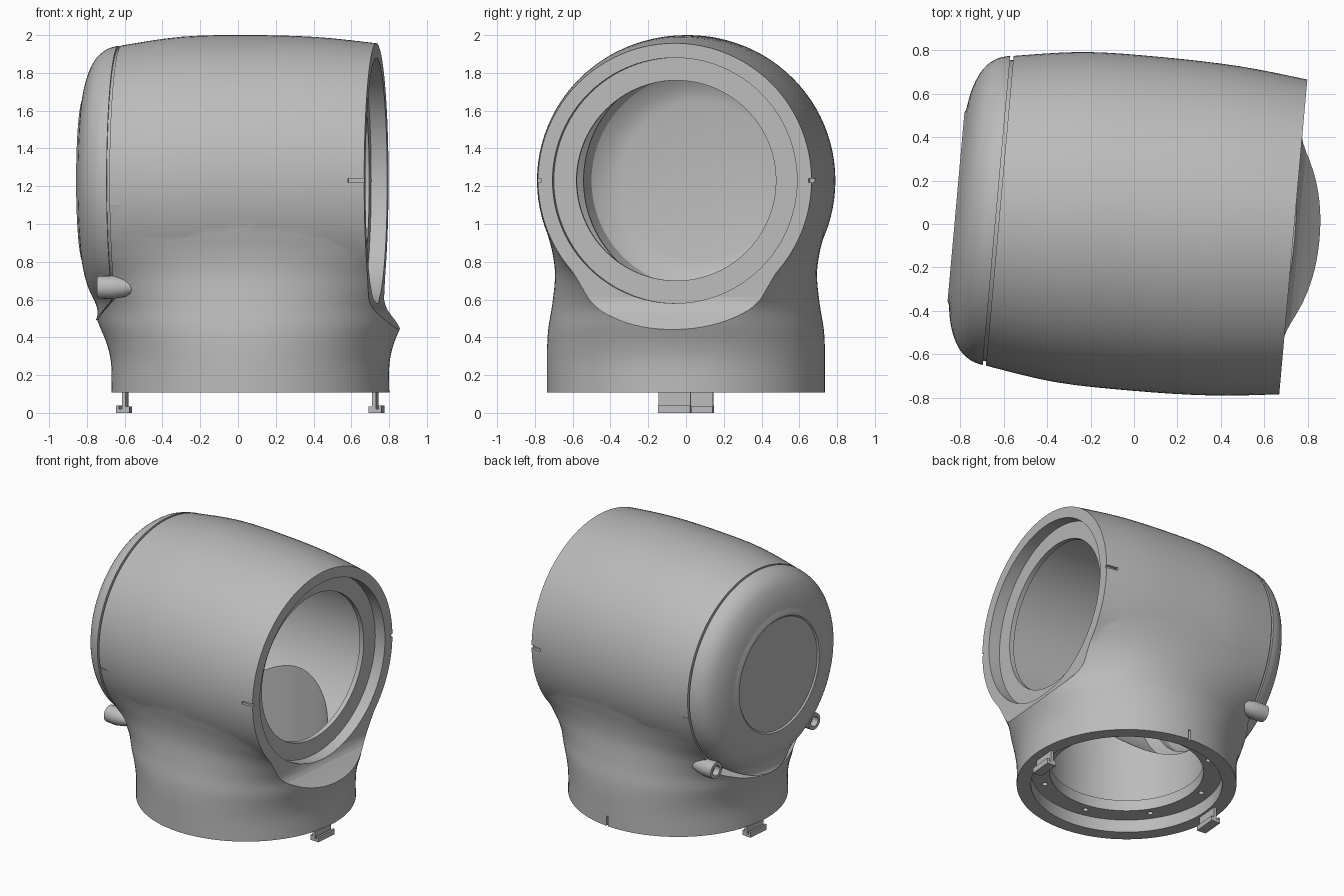
import bpy, bmesh, math
from mathutils import Matrix, Vector

default = bpy.data.objects.get("Cube")
if default:
    bpy.data.objects.remove(default)

AXIS_Z = 1.23      # height of the horizontal barrel axis
FACE = 0.67        # mouth plane along the barrel axis
SEAM = -0.685      # rear plane where the cap meets the body
SLOPE = 1.08       # run over drop of the sloped ledges
PLACE = Matrix.Translation((0.065, 0, 0)) @ Matrix.Rotation(math.radians(-5.1), 4, 'Z')

grey = bpy.data.materials.new("light grey")
grey.use_nodes = True
grey.diffuse_color = (0.5, 0.5, 0.5, 1)
grey.node_tree.nodes["Principled BSDF"].inputs["Base Color"].default_value = (0.5, 0.5, 0.5, 1)


def finish(name, bm):
    bmesh.ops.remove_doubles(bm, verts=bm.verts, dist=1e-5)
    bmesh.ops.recalc_face_normals(bm, faces=bm.faces)
    mesh = bpy.data.meshes.new(name)
    bm.to_mesh(mesh)
    bm.free()
    mesh.materials.append(grey)
    obj = bpy.data.objects.new(name, mesh)
    bpy.context.collection.objects.link(obj)
    return obj


def loft(name, rings):
    """Skin closed rings of points and cap both ends."""
    bm = bmesh.new()
    rows = [[bm.verts.new(p) for p in ring] for ring in rings]
    n = len(rows[0])
    for a, b in zip(rows, rows[1:]):
        for i in range(n):
            j = (i + 1) % n
            bm.faces.new((a[i], a[j], b[j], b[i]))
    for row in (rows[0], rows[-1]):
        if (row[0].co - row[n // 2].co).length > 1e-4:
            bm.faces.new(row)
    return finish(name, bm)


def circle(n=96):
    return [(math.cos(t), math.sin(t)) for t in (2 * math.pi * i / n for i in range(n))]


def lathe(name, profile, y=0, z=AXIS_Z, n=96, bend=None):
    """Turn (along, radius) points about a line parallel to x."""
    rings = [[(u, y + r * c, z + r * s) for c, s in circle(n)] for u, r in profile]
    if bend:
        rings = [[bend(p) for p in ring] for ring in rings]
    return loft(name, rings)


def post(name, r, z0, z1, x=0, y=0, n=96):
    return loft(name, [[(x + r * c, y + r * s, z) for c, s in circle(n)] for z in (z0, z1)])


def prism(name, outline, width):
    """Extrude an (x, z) outline symmetrically along y."""
    return loft(name, [[(x, y, z) for x, z in outline] for y in (-width / 2, width / 2)])


def box(name, lo, hi):
    x0, y0, z0 = lo
    x1, y1, z1 = hi
    return loft(name, [[(x0, y0, z), (x1, y0, z), (x1, y1, z), (x0, y1, z)] for z in (z0, z1)])


def smooth_path(points, steps=4):
    """Catmull-Rom resampling of a short list of tuples."""
    p = [Vector(q) for q in points]
    p = [p[0]] + p + [p[-1]]
    out = []
    for a, b, c, d in zip(p, p[1:], p[2:], p[3:]):
        for k in range(steps):
            t = k / steps
            out.append(b + 0.5 * t * ((c - a) + t * ((2*a - 5*b + 4*c - d) + t * (3*b - a - 3*c + d))))
    return out + [p[-1]]


def boolean(obj, tool, operation='DIFFERENCE'):
    mod = obj.modifiers.new("cut", 'BOOLEAN')
    mod.operation, mod.solver, mod.object = operation, 'EXACT', tool
    graph = bpy.context.evaluated_depsgraph_get()
    graph.update()
    mesh = bpy.data.meshes.new_from_object(obj.evaluated_get(graph))
    obj.modifiers.clear()
    obj.data = mesh
    bpy.data.objects.remove(tool)


def place(obj, angle=32):
    obj.data.transform(PLACE)
    bpy.ops.object.select_all(action='DESELECT')
    obj.select_set(True)
    bpy.context.view_layer.objects.active = obj
    bpy.ops.object.shade_smooth_by_angle(angle=math.radians(angle))


# Main body: swelling barrel joined to a flared round neck
body = lathe("elbow_body", smooth_path([(-0.74, 0.702), (-0.69, 0.714), (-0.36, 0.762), (0, 0.77),
                                        (0.35, 0.76), (0.67, 0.727), (0.74, 0.716)]))
neck_rings = smooth_path([(0.107, 0.736, 0.736), (0.25, 0.736, 0.736), (0.35, 0.755, 0.735),
                          (0.45, 0.795, 0.728), (0.58, 0.86, 0.706), (0.73, 1.05, 0.69),
                          (0.85, 1.36, 0.70), (0.95, 1.65, 0.722), (1.1, 1.9, 0.756)])
neck = loft("neck", [[(a * c, b * s, z) for c, s in circle(128)] for z, a, b in neck_rings])
boolean(body, neck, 'UNION')

# Mouth plane curving out into a lip, rear plane ending in a sloped ledge
lip = [(FACE, 0.605), (FACE + 0.008, 0.575), (FACE + 0.022, 0.547), (FACE + 0.045, 0.52),
       (FACE + 0.4, 0.155), (3, 0.155), (3, 2.3), (FACE, 2.3)]
boolean(body, prism("lip_cutter", lip, 5))
ledge = [(SEAM, 0.6), (SEAM - 0.4 * SLOPE, 0.2), (-3, 0.2), (-3, 2.3), (SEAM, 2.3)]
boolean(body, prism("ledge_cutter", ledge, 5))

# Hollow shell: stepped mouth, wide barrel cavity, neck cavity above the base flange
boolean(body, lathe("barrel_cavity_cutter", [(-1, 0.60), (-0.62, 0.60), (-0.56, 0.66), (0.55, 0.66),
                                             (0.55, 0.53), (FACE - 0.085, 0.53),
                                             (FACE - 0.085, 0.65), (0.9, 0.65)]))
boolean(body, post("neck_cavity_cutter", 0.545, 0.28, AXIS_Z))
boolean(body, post("flange_hole_cutter", 0.515, 0.15, 0.4))
boolean(body, post("base_recess_cutter", 0.64, 0, 0.2))

# Screw holes in the base flange
for i in range(8):
    t = math.radians(45 * i + 39)
    boolean(body, post("screw_hole_cutter", 0.019, 0.17, 0.26,
                       0.57 * math.cos(t), 0.57 * math.sin(t), 12))

# Alignment slits at the mouth and at the base
for side in (-1, 1):
    lo, hi = sorted((side * 0.712, side * 0.9))
    boolean(body, box("slit_cutter", (0.585, lo, AXIS_Z - 0.01), (0.8, hi, AXIS_Z + 0.01)))
boolean(body, box("base_slit_cutter", (-0.008, 0.715, 0.05), (0.008, 0.8, 0.18)))
place(body)


# Rear cap, its lower rim widened and swept back to sit flush on the sloped ledge
def follow_ledge(p):
    x, y, z = p
    fade = min(1, max(0, (x + 0.84) / 0.14))
    z -= 0.25 * fade * max(0, 0.62 - z)
    return (x - SLOPE * fade * max(0, 0.60 - z), y, z)


cap_outer = smooth_path([(-0.70, 0.714), (-0.755, 0.698), (-0.805, 0.66), (-0.84, 0.605),
                         (-0.866, 0.53), (-0.88, 0.45)], 3)
cap_profile = ([(-0.83, 0), (-0.83, 0.42), (-0.81, 0.50), (-0.76, 0.57), (SEAM, 0.60),
                (SEAM, 0.695), (-0.70, 0.695)]
               + [tuple(p) for p in cap_outer]
               + [(-0.887, 0.435), (-0.887, 0.415), (-0.877, 0.405), (-0.877, 0)])
place(lathe("rear_cap", cap_profile, bend=follow_ledge))

# Screw lugs across the seam, with a tapered tail and a hollow end
for side, label in ((-1, "front"), (1, "back")):
    place(lathe(label + "_screw_lug", [(-0.72, 0), (-0.72, 0.034), (-0.765, 0.036), (-0.765, 0.06),
                                       (-0.685, 0.062), (-0.62, 0.05), (-0.565, 0.03), (-0.55, 0)],
                y=side * 0.51, z=0.665, n=24))

# Hooked clips under the base
for side, label in ((-1, "rear"), (1, "mouth")):
    outline = [(0.655, 0.2), (0.655, 0.035), (0.635, 0.035), (0.635, 0), (0.705, 0), (0.705, 0.04),
               (0.69, 0.04), (0.69, 0.02), (0.675, 0.02), (0.675, 0.2)]
    place(prism(label + "_clip", [(side * x, z) for x, z in outline], 0.17))
